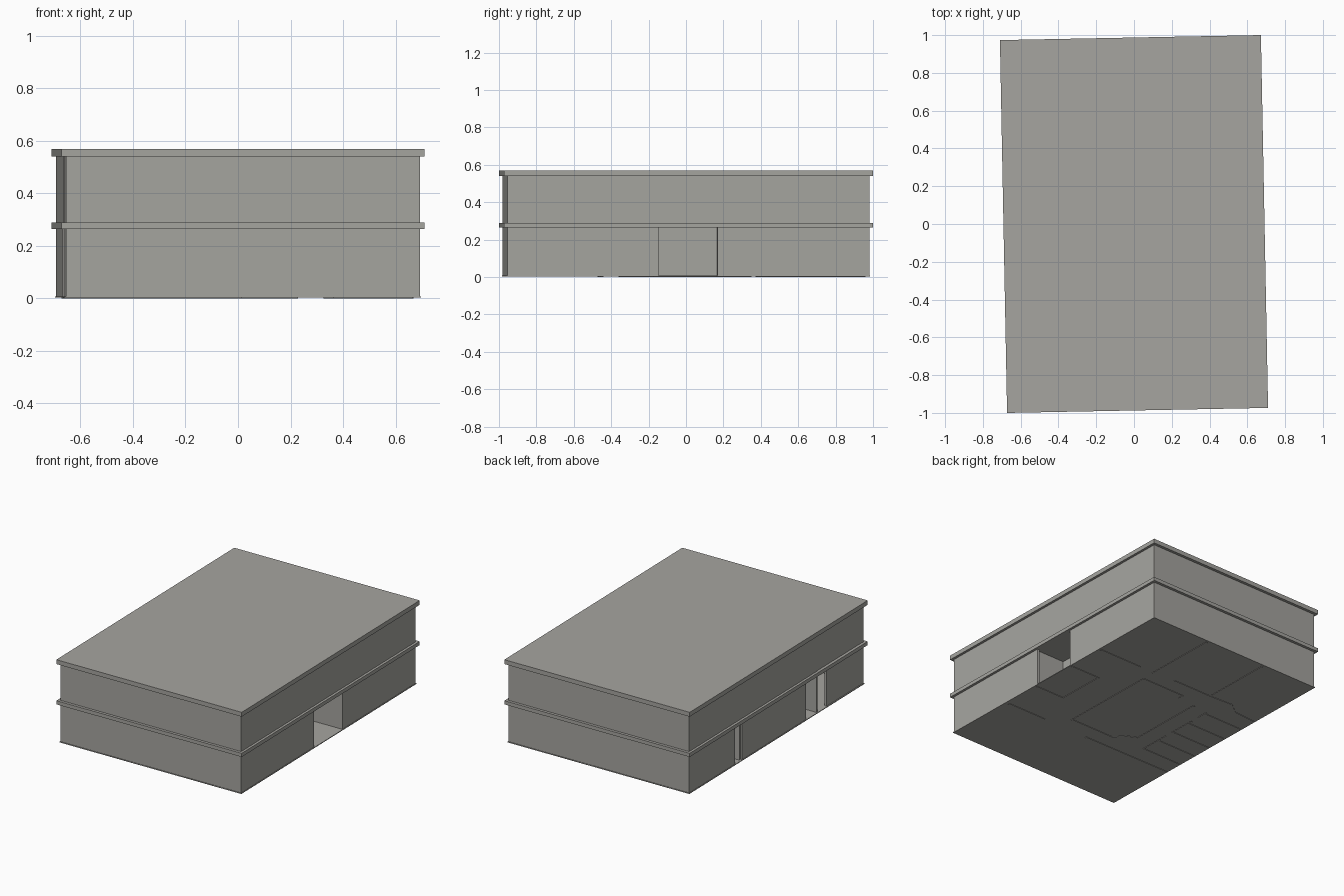
import bpy, bmesh, math
from mathutils import Matrix, Vector

if "Cube" in bpy.data.objects:
    bpy.data.objects.remove(bpy.data.objects["Cube"])

TURN = Matrix.Rotation(math.radians(1.1), 4, 'Z')   # whole building sits slightly turned
HX, HY = 0.674, 0.968          # outer wall half sizes
T = 0.016                      # wall thickness
Z_FLOOR, Z_MID0, Z_MID1, Z_ROOF0, Z_ROOF1 = 0.008, 0.265, 0.29, 0.54, 0.57

concrete = bpy.data.materials.new("concrete grey")
concrete.diffuse_color = (0.38, 0.375, 0.35, 1)
concrete.use_nodes = True
concrete.node_tree.nodes["Principled BSDF"].inputs["Base Color"].default_value = concrete.diffuse_color


def add_box(bm, x0, x1, y0, y1, z0, z1):
    centre = Vector(((x0 + x1) / 2, (y0 + y1) / 2, (z0 + z1) / 2))
    size = Matrix.Diagonal((x1 - x0, y1 - y0, z1 - z0, 1))
    bmesh.ops.create_cube(bm, size=1, matrix=Matrix.Translation(centre) @ size)


def add_wall(bm, a, b, z0, z1, t=0.012):
    # upright wall along the line from a to b
    a, b = Vector(a), Vector(b)
    d = b - a
    m = (Matrix.Translation(((a.x + b.x) / 2, (a.y + b.y) / 2, (z0 + z1) / 2))
         @ Matrix.Rotation(math.atan2(d.y, d.x), 4, 'Z')
         @ Matrix.Diagonal((d.length + t * 0.9, t, z1 - z0, 1)))
    bmesh.ops.create_cube(bm, size=1, matrix=m)


def finish(name, bm):
    bm.transform(TURN)
    mesh = bpy.data.meshes.new(name)
    bm.to_mesh(mesh)
    bm.free()
    mesh.materials.append(concrete)
    ob = bpy.data.objects.new(name, mesh)
    bpy.context.collection.objects.link(ob)
    return ob


def slab(name, hx, hy, z0, z1):
    bm = bmesh.new()
    add_box(bm, -hx, hx, -hy, hy, z0, z1)
    finish(name, bm)


# horizontal slabs
slab("ground_floor", HX + 0.004, HY + 0.004, 0.003, Z_FLOOR)
slab("middle_floor", 0.691, 0.987, Z_MID0, Z_MID1)
slab("roof", 0.691, 0.987, Z_ROOF0, Z_ROOF1)


def shell(name, z0, z1, right_runs, left_runs):
    # front and back walls are whole, side walls come in runs between openings
    bm = bmesh.new()
    for s in (-1, 1):
        add_box(bm, -HX, HX, *sorted((s * HY, s * (HY - T))), z0, z1)
    for y0, y1 in right_runs:
        add_box(bm, HX - T, HX, y0, y1, z0, z1)
    for y0, y1, inset in left_runs:
        add_box(bm, -HX + inset, -HX + inset + T, y0, y1, z0, z1)
    finish(name, bm)


END = HY - T
shell("lower_walls", 0.006, Z_MID0,
      [(-END, -0.16), (0.155, END)],
      [(-END, -0.56, 0.003), (-0.33, 0.38, 0), (0.46, END, 0)])
shell("upper_walls", Z_MID1, Z_ROOF0,
      [(-END, END)],
      [(-END, -0.45, 0.003), (-0.45, END, 0)])

# ground floor partitions, reaching just below the floor slab
paths = {
    "entrance_walls": [[(0.66, -0.18), (0.44, -0.18), (0.44, 0.16), (0.66, 0.16)]],
    "central_room_walls": [
        [(-0.115, 0.31), (-0.115, 0.34), (0.215, 0.34), (0.215, -0.35),
         (-0.12, -0.35), (-0.18, -0.28), (-0.25, -0.25), (-0.25, 0.29)]],
    "back_room_walls": [
        [(0.66, 0.44), (0.34, 0.44)],
        [(0.22, 0.44), (0.22, 0.95)],
        [(0.05, 0.45), (-0.25, 0.45), (-0.25, 0.95)],
        [(-0.25, 0.45), (-0.42, 0.46), (-0.5, 0.40), (-0.66, 0.39)]],
    "front_room_walls": [
        [(0.65, -0.46), (0.36, -0.46)],
        [(0.0, -0.46), (-0.665, -0.455)]],
    "corridor_walls": [
        [(-0.37, -0.33), (-0.37, -0.12)],
        [(-0.37, -0.05), (-0.37, 0.13)],
        [(-0.37, 0.20), (-0.37, 0.27)]],
}
paths["small_room_walls"] = [[(-0.37, y), (-0.66, y)]
                             for y in (-0.33, -0.19, -0.05, 0.10, 0.26)]
for name, lines in paths.items():
    bm = bmesh.new()
    for line in lines:
        for a, b in zip(line, line[1:]):
            add_wall(bm, a, b, 0.0, Z_MID0)
    finish(name, bm)
